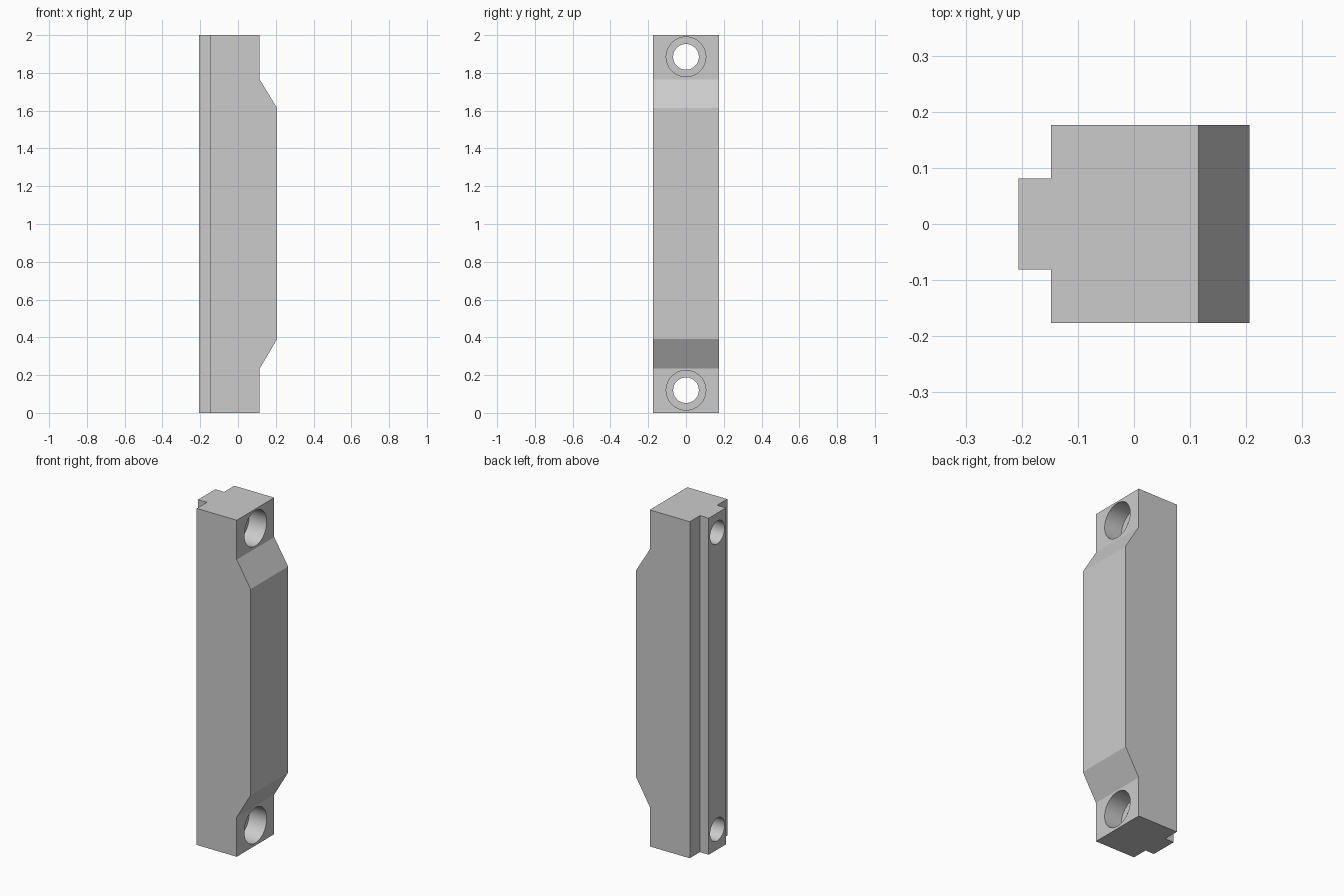
import bpy, bmesh, math
from mathutils import Matrix

cube = bpy.data.objects.get("Cube")
if cube:
    bpy.data.objects.remove(cube, do_unlink=True)

LEFT, STEP, FACE, RIGHT = -0.206, -0.148, 0.115, 0.206
HALF_W, RAIL_W = 0.176, 0.081
HOLE_Z = (0.12, 1.885)

grey = bpy.data.materials.new("plain grey")
grey.use_nodes = True
colour = (0.6, 0.6, 0.6, 1)
grey.diffuse_color = colour
grey.node_tree.nodes["Principled BSDF"].inputs["Base Color"].default_value = colour


def make_object(name, bm):
    bmesh.ops.recalc_face_normals(bm, faces=bm.faces)
    mesh = bpy.data.meshes.new(name)
    bm.to_mesh(mesh)
    bm.free()
    mesh.materials.append(grey)
    ob = bpy.data.objects.new(name, mesh)
    bpy.context.collection.objects.link(ob)
    return ob


def box(name, x0, x1, y0, y1, z0, z1):
    bm = bmesh.new()
    place = Matrix.Translation(((x0 + x1) / 2, (y0 + y1) / 2, (z0 + z1) / 2))
    size = Matrix.Diagonal((x1 - x0, y1 - y0, z1 - z0, 1))
    bmesh.ops.create_cube(bm, size=1, matrix=place @ size)
    return make_object(name, bm)


def rod(name, x0, x1, z, radius):
    bm = bmesh.new()
    place = Matrix.Translation(((x0 + x1) / 2, 0, z)) @ Matrix.Rotation(math.pi / 2, 4, "Y")
    bmesh.ops.create_cone(bm, cap_ends=True, segments=48, radius1=radius,
                          radius2=radius, depth=x1 - x0, matrix=place)
    return make_object(name, bm)


# Bar: side profile with a raised middle, extruded across the width
profile = [(LEFT, 0), (FACE, 0), (FACE, 0.235), (RIGHT, 0.39),
           (RIGHT, 1.615), (FACE, 1.765), (FACE, 2), (LEFT, 2)]
bm = bmesh.new()
side = bm.faces.new([bm.verts.new((x, -HALF_W, z)) for x, z in profile])
ext = bmesh.ops.extrude_face_region(bm, geom=[side])["geom"]
bmesh.ops.translate(bm, vec=(0, 2 * HALF_W, 0),
                    verts=[v for v in ext if isinstance(v, bmesh.types.BMVert)])
bar = make_object("mounting_bar", bm)

# Cutters: steps beside the rail, then bolt holes with wide counterbores
cutters = [box("rail_step_cutter", LEFT - 0.1, STEP, min(s * RAIL_W, s * 0.3),
               max(s * RAIL_W, s * 0.3), -0.1, 2.1) for s in (-1, 1)]
for z in HOLE_Z:
    cutters.append(rod("bolt_hole_cutter", -0.4, 0.4, z, 0.068))
    cutters.append(rod("counterbore_cutter", FACE - 0.115, 0.4, z, 0.105))

bpy.ops.object.select_all(action="DESELECT")
bar.select_set(True)
bpy.context.view_layer.objects.active = bar
for cutter in cutters:
    cutter.hide_render = True
    cut = bar.modifiers.new("cut", "BOOLEAN")
    cut.operation = "DIFFERENCE"
    cut.solver = "EXACT"
    cut.object = cutter
    bpy.ops.object.modifier_apply(modifier=cut.name)
    bpy.data.objects.remove(cutter, do_unlink=True)

# Round hole walls, crisp edges
bpy.ops.object.shade_smooth_by_angle(angle=math.radians(25))
